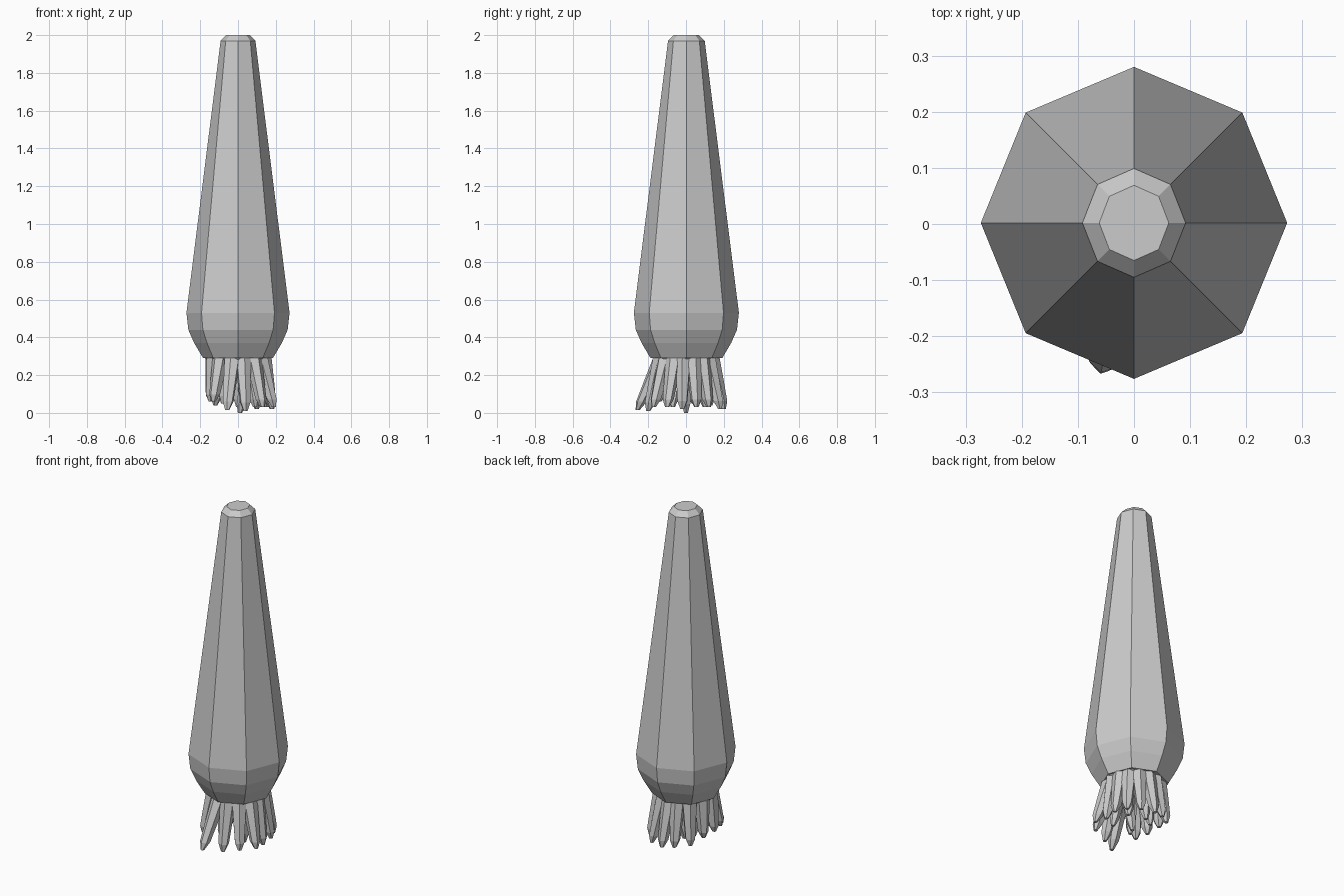
import bpy, bmesh
from math import sin, cos, pi, atan2
from mathutils import Vector

if "Cube" in bpy.data.objects:
    bpy.data.objects.remove(bpy.data.objects["Cube"])


def loft(bm, rings):
    """Skin a list of vertex-position rings and cap both ends."""
    loops = [[bm.verts.new(p) for p in r] for r in rings]
    n = len(loops[0])
    for a, b in zip(loops, loops[1:]):
        for i in range(n):
            bm.faces.new((a[i], a[(i + 1) % n], b[(i + 1) % n], b[i]))
    bm.faces.new(loops[0][::-1])
    bm.faces.new(loops[-1])


def ring(center, rx, ry, sides, turn=0.0):
    cx, cy, cz = center
    return [(cx + rx * cos(turn + 2 * pi * i / sides),
             cy + ry * sin(turn + 2 * pi * i / sides), cz) for i in range(sides)]


def finish(bm, name):
    bmesh.ops.recalc_face_normals(bm, faces=bm.faces[:])
    me = bpy.data.meshes.new(name)
    bm.to_mesh(me)
    bm.free()
    ob = bpy.data.objects.new(name, me)
    bpy.context.collection.objects.link(ob)
    return ob


# Tapered eight-sided body
profile = [(0.29, 0.185), (0.37, 0.232), (0.44, 0.263), (0.53, 0.273),
           (1.97, 0.092), (2.0, 0.062)]
bm = bmesh.new()
loft(bm, [ring((0, 0.002, z), r, r + 0.005, 8) for z, r in profile])
finish(bm, "body")


# Six-sided tapering tendrils from base to blunt tip
def tendril(bm, base, tip, w0, w1):
    a, b = Vector(base), Vector(tip)
    turn = atan2(b.y, b.x)
    rings = []
    for t, w in ((0, w0), (0.45, (w0 + w1) * 0.5), (0.84, w1), (1, 0.011)):
        rings.append(ring(a.lerp(b, t), w, w, 6, turn))
    loft(bm, rings)


outer_tips = [(-0.057, -0.256, 0.015), (0.04, -0.2, 0.01), (0.13, -0.17, 0.03),
              (0.19, -0.1, 0.03), (0.18, -0.02, 0.02), (0.18, 0.055, 0.03),
              (0.15, 0.12, 0.03), (0.1, 0.18, 0.02), (0.02, 0.2, 0.02),
              (-0.05, 0.18, 0.03), (-0.12, 0.13, 0.04), (-0.145, 0.04, 0.06),
              (-0.145, -0.06, 0.06), (-0.13, -0.14, 0.06)]
inner_tips = [(0.09, -0.07, 0.03), (0.09, 0.06, 0.04), (0.0, 0.1, 0.03),
              (-0.08, 0.04, 0.05), (-0.05, -0.09, 0.04), (0.01, 0.0, 0.0)]

bm = bmesh.new()
for tips, radius, w0, w1 in ((outer_tips, 0.135, 0.044, 0.029),
                             (inner_tips, 0.065, 0.04, 0.026)):
    for x, y, z in tips:
        d = Vector((x, y, 0)).normalized() * radius
        tendril(bm, (d.x, d.y, 0.29), (x, y, z), w0, w1)
finish(bm, "tendrils")

# Thin collar where the tendrils join the body
bm = bmesh.new()
loft(bm, [ring((0, 0, 0.265), 0.15, 0.15, 8), ring((0, 0, 0.293), 0.178, 0.178, 8)])
finish(bm, "collar")
